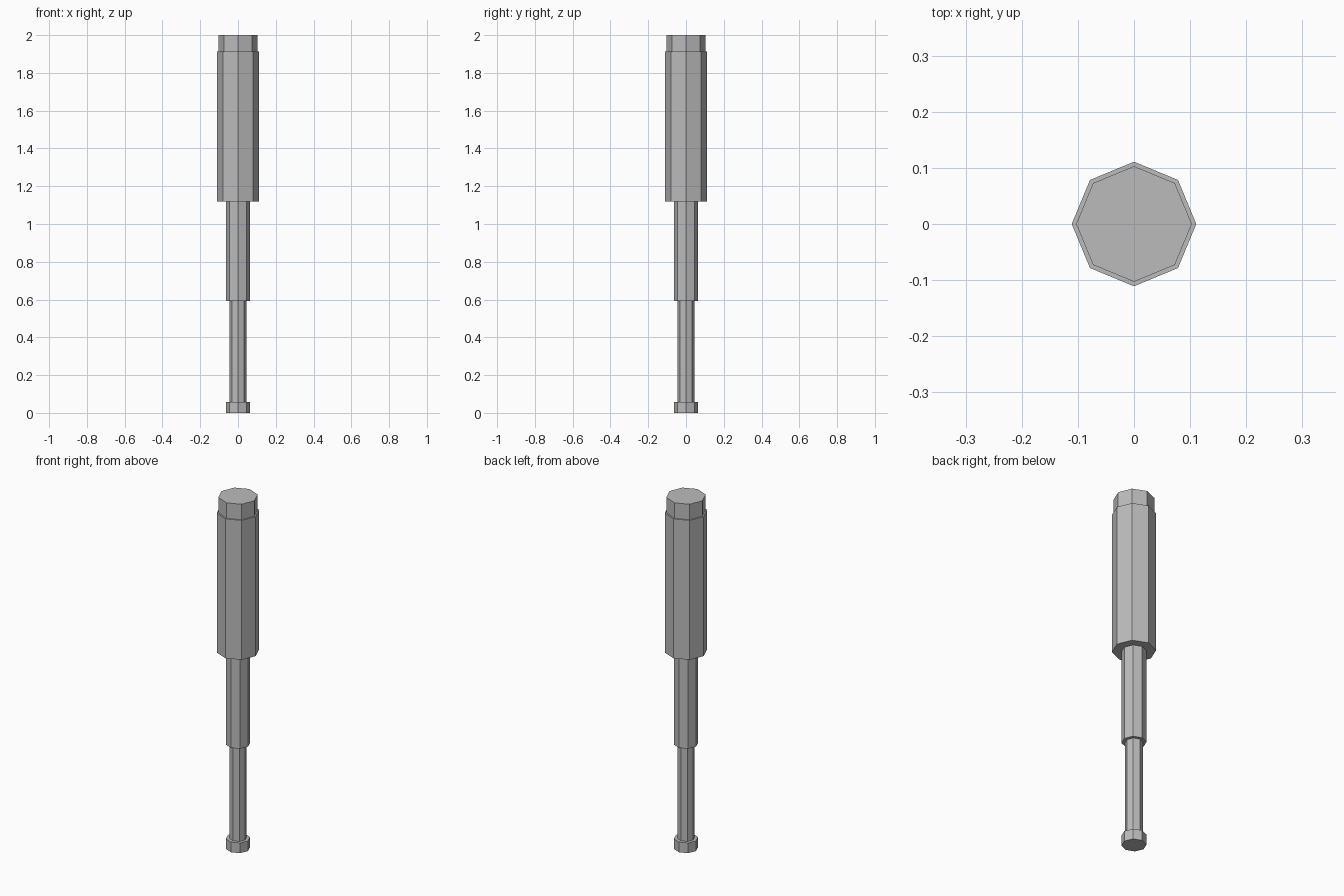
import bpy

if "Cube" in bpy.data.objects:
    bpy.data.objects.remove(bpy.data.objects["Cube"])

# single plain grey
grey = bpy.data.materials.new("grey_metal")
grey.diffuse_color = (0.5, 0.5, 0.5, 1)
grey.use_nodes = True
grey.node_tree.nodes["Principled BSDF"].inputs["Base Color"].default_value = grey.diffuse_color

# name, radius, bottom, top: stacked eight-sided sections, corners on the axes
parts = [
    ("foot", 0.063, 0.0, 0.058),
    ("inner_rod", 0.045, 0.058, 0.593),
    ("middle_tube", 0.063, 0.593, 1.12),
    ("outer_tube", 0.111, 1.12, 1.912),
    ("top_cap", 0.103, 1.912, 2.0),
]
for name, radius, low, high in parts:
    bpy.ops.mesh.primitive_cylinder_add(
        vertices=8, radius=radius, depth=high - low,
        location=(0, 0, (low + high) / 2))
    part = bpy.context.object
    part.name = name
    part.data.materials.append(grey)
